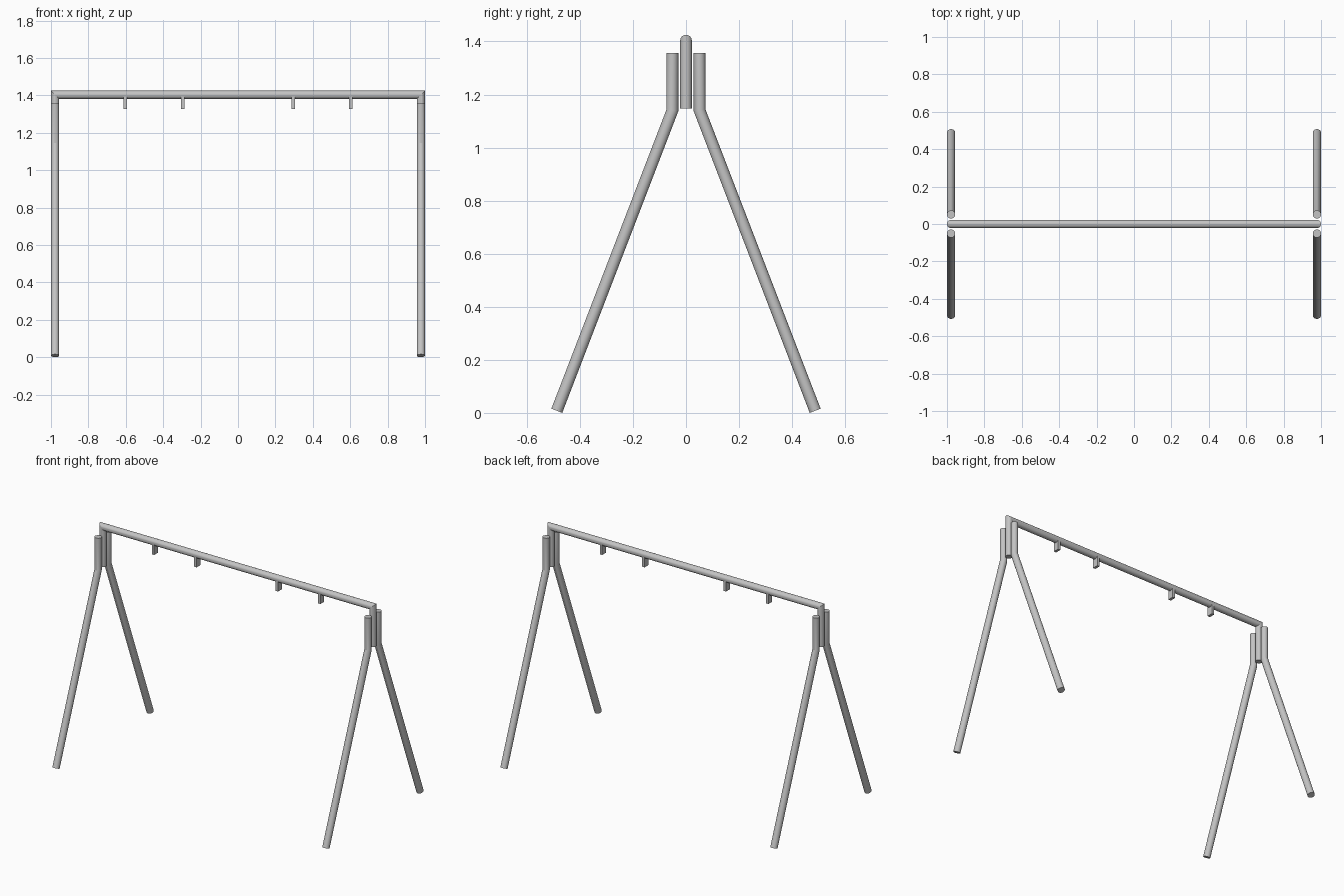
import bpy
import bmesh
import math
from mathutils import Vector

old = bpy.data.objects.get("Cube")
if old:
    bpy.data.objects.remove(old, do_unlink=True)

RADIUS = 0.022
SIDES = 32
POST_X = 1 - RADIUS
TOP = 1.425 - RADIUS

steel = bpy.data.materials.new("grey steel")
steel.use_nodes = True
colour = (0.55, 0.55, 0.55, 1)
steel.diffuse_color = colour
steel.node_tree.nodes["Principled BSDF"].inputs["Base Color"].default_value = colour


def finish(name, bm):
    bmesh.ops.recalc_face_normals(bm, faces=bm.faces)
    mesh = bpy.data.meshes.new(name)
    bm.to_mesh(mesh)
    bm.free()
    mesh.materials.append(steel)
    obj = bpy.data.objects.new(name, mesh)
    bpy.context.collection.objects.link(obj)
    bpy.ops.object.select_all(action='DESELECT')
    obj.select_set(True)
    bpy.context.view_layer.objects.active = obj
    bpy.ops.object.shade_smooth_by_angle(angle=math.radians(20))
    return obj


def tube(name, points, normal):
    """Round capped tube along a flat path, with mitred bends."""
    pts = [Vector(p) for p in points]
    normal = Vector(normal)
    bm = bmesh.new()
    rings = []
    for i, p in enumerate(pts):
        before = (p - pts[i - 1]).normalized() if i else None
        after = (pts[i + 1] - p).normalized() if i + 1 < len(pts) else before
        before = before or after
        tangent = (before + after).normalized()
        side = normal.cross(tangent) / tangent.dot(after)
        ring = []
        for k in range(SIDES):
            a = math.tau * k / SIDES
            ring.append(bm.verts.new(p + RADIUS * (math.cos(a) * normal + math.sin(a) * side)))
        rings.append(ring)
    for low, high in zip(rings, rings[1:]):
        for k in range(SIDES):
            j = (k + 1) % SIDES
            bm.faces.new((low[k], low[j], high[j], high[k]))
    bm.faces.new(rings[0])
    bm.faces.new(rings[-1])
    return finish(name, bm)


# Top beam with its ends turned down between the legs
tube("top_beam",
     [(-POST_X, 0, 1.147), (-POST_X, 0, TOP), (POST_X, 0, TOP), (POST_X, 0, 1.147)],
     (0, 1, 0))

# Four bent legs
for side, x in (("left", POST_X), ("right", -POST_X)):
    for end, s in (("front", -1), ("back", 1)):
        tube(f"{end}_{side}_leg",
             [(x, s * 0.487, 0.008), (x, s * 0.051, 1.141), (x, s * 0.051, 1.356)],
             (1, 0, 0))

# Hanger blocks under the beam
for side, s in (("left", 1), ("right", -1)):
    for place, x in (("inner", 0.295), ("outer", 0.602)):
        bm = bmesh.new()
        bmesh.ops.create_cube(bm, size=1)
        bmesh.ops.scale(bm, vec=(0.018, 0.04, 0.075), verts=bm.verts)
        bmesh.ops.translate(bm, vec=(s * x, 0, 1.3655), verts=bm.verts)
        finish(f"{place}_{side}_hanger", bm)
